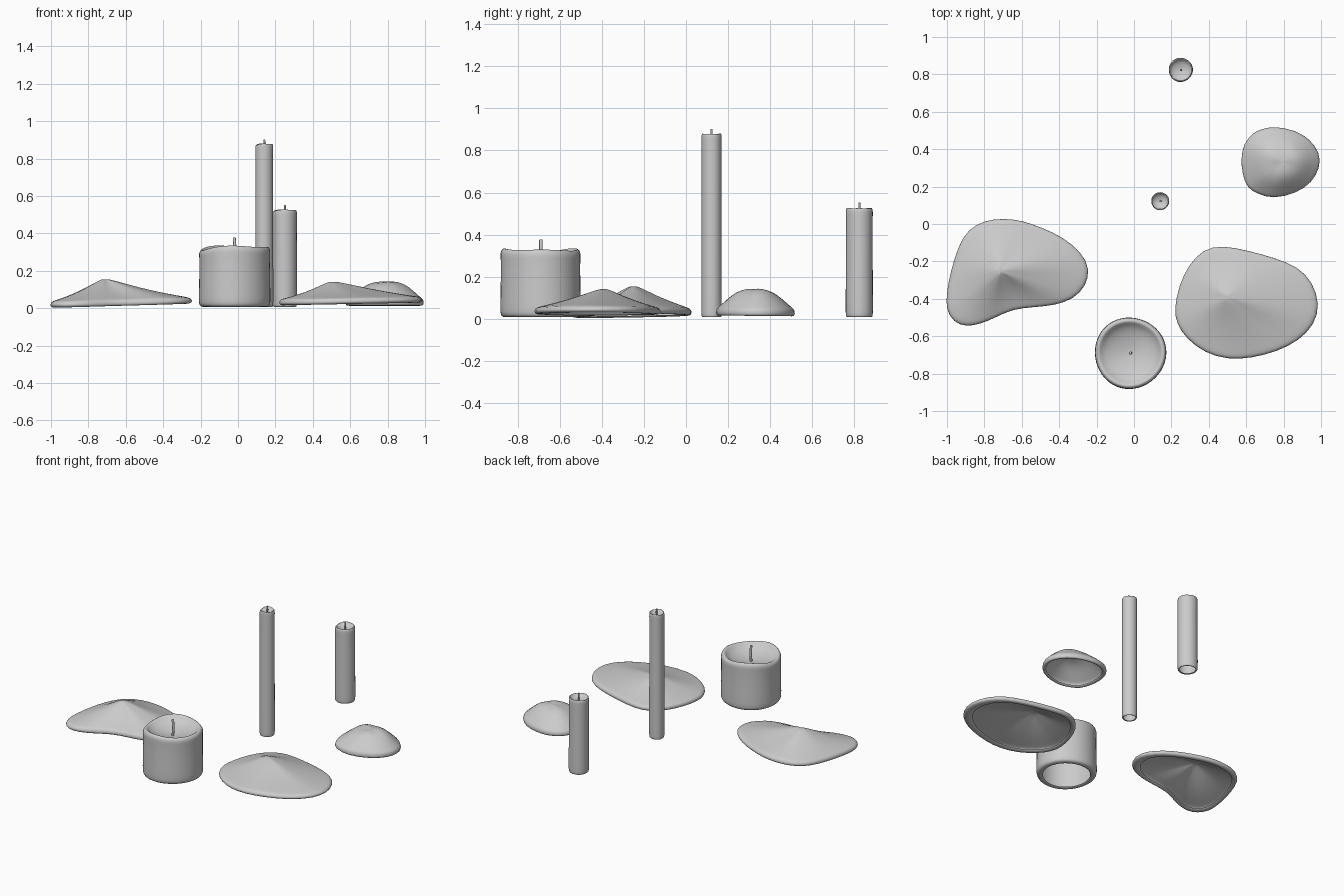
import bpy
from math import sin, cos, pi


def loft(name, rings, cap_first=False, subsurf=1):
    """Skin a stack of equal-length vertex rings; the last ring may stay open."""
    n = len(rings[0])
    verts = [v for r in rings for v in r]
    faces = []
    for k in range(len(rings) - 1):
        for i in range(n):
            j = (i + 1) % n
            faces.append((k * n + i, (k + 1) * n + i, (k + 1) * n + j, k * n + j))
    if cap_first:
        c = len(verts)
        verts.append(tuple(sum(v[a] for v in rings[0]) / n for a in range(3)))
        faces += [(c, i, (i + 1) % n) for i in range(n)]
    me = bpy.data.meshes.new(name)
    me.from_pydata(verts, [], faces)
    me.update()
    ob = bpy.data.objects.new(name, me)
    bpy.context.collection.objects.link(ob)
    for p in me.polygons:
        p.use_smooth = True
    if subsurf:
        m = ob.modifiers.new("smooth", 'SUBSURF')
        m.levels = m.render_levels = subsurf
    return ob


def candle(name, x, y, r, top, dish, wave, wick_top, wick_r, segs):
    # (radius factor, height, share of rim waviness), from dish centre to open bottom
    b = min(0.022, r * 0.25)
    prof = [(0.10, top - dish, 0), (0.40, top - dish * 0.85, 0.1),
            (0.70, top - dish * 0.55, 0.4), (0.82, top - dish * 0.2, 0.8),
            (0.88, top, 1), (0.95, top - b * 0.1, 1), (1.0, top - b, 0.9),
            (0.98, top - b * 2.2, 0.6), (0.985, top * 0.5, 0),
            (1.0, 0.01 + b * 1.5, 0), (0.99, 0.01 + b * 0.5, 0),
            (0.94, 0.007, 0), (0.80, 0.007, 0), (0.78, 0.012, 0)]
    rings = []
    for f, z, w in prof:
        ring = []
        for i in range(segs):
            a = 2 * pi * i / segs
            rr = r * f * (1 + 0.015 * sin(3 * a + 1))
            dz = wave * w * (0.6 * cos(2 * a + 2.6) + 0.5 * cos(3 * a - 0.5) + 0.3 * cos(a))
            ring.append((x + rr * cos(a), y + rr * sin(a), z + dz))
        rings.append(ring)
    loft(name, rings, cap_first=True)
    # slightly bent wick
    z0 = top - dish - 0.005
    wr = []
    for t in (1, 0.97, 0.5, 0.0):
        s = wick_r * (0.8 if t == 1 else 1)
        off = 0.5 * wick_r * sin(t * pi)
        wr.append([(x + off + s * cos(i * pi / 4), y + s * sin(i * pi / 4),
                    z0 + (wick_top - z0) * t) for i in range(8)])
    loft(name + "_wick", wr, cap_first=True, subsurf=0)


def puddle(name, outline, peak, edge, dome, ridge):
    """Melted wax shell: rings shrink from the outline to the peak, lip tucks under."""
    px, py, pz = peak
    rings = []

    def ring(t, zf):
        return [(px + (ox - px) * t, py + (oy - py) * t, zf(ox, oy)) for ox, oy in outline]

    for t, h in dome:
        def zf(ox, oy, t=t, h=h):
            e = edge(ox, oy) + 0.012
            return e + (pz - e) * h + ridge * sin(3 * (ox * 5 + oy * 4)) * t * (1 - t)
        rings.append(ring(t, zf))
    for t, d in ((1.0, 0.0), (1.0, -0.010), (0.965, -0.020), (0.89, -0.017), (0.87, -0.010)):
        rings.append(ring(t, lambda ox, oy, d=d: edge(ox, oy) + d))
    loft(name, rings, cap_first=True)


# Candles
candle("pillar_candle", -0.02, -0.69, 0.194, 0.328, 0.06, 0.012, 0.378, 0.008, 24)
candle("tall_candle", 0.14, 0.122, 0.050, 0.878, 0.022, 0.005, 0.902, 0.005, 14)
candle("short_candle", 0.25, 0.824, 0.067, 0.526, 0.025, 0.004, 0.553, 0.005, 14)

# Wax puddles
left = [(-0.70, 0.03), (-0.6, 0.02), (-0.49, -0.02), (-0.38, -0.07), (-0.28, -0.15),
        (-0.235, -0.24), (-0.255, -0.33), (-0.32, -0.40), (-0.42, -0.435), (-0.54, -0.445),
        (-0.65, -0.455), (-0.74, -0.50), (-0.82, -0.535), (-0.90, -0.55), (-0.965, -0.525),
        (-1.005, -0.46), (-1.003, -0.37), (-0.98, -0.25), (-0.94, -0.12), (-0.89, -0.03),
        (-0.80, 0.02)]
cone = [(0.06, 0.97), (0.2, 0.80), (0.4, 0.55), (0.6, 0.34), (0.8, 0.16), (0.93, 0.06), (0.98, 0.0)]
puddle("left_wax_puddle", left, (-0.715, -0.25, 0.158),
       lambda x, y: 0.024 + 0.025 * (x + 1) + 0.01 * (y + 0.25), cone, 0.02)

front = [(0.47, -0.112), (0.62, -0.145), (0.75, -0.18), (0.88, -0.23), (0.955, -0.31),
         (0.995, -0.43), (0.965, -0.54), (0.88, -0.625), (0.77, -0.68), (0.63, -0.718),
         (0.50, -0.725), (0.38, -0.69), (0.28, -0.615), (0.225, -0.53), (0.215, -0.45),
         (0.24, -0.33), (0.29, -0.22), (0.37, -0.135)]
puddle("front_wax_puddle", front, (0.50, -0.39, 0.144),
       lambda x, y: 0.034 + 0.018 * (x - 0.22), cone, 0.02)

back = [(0.75, 0.522), (0.86, 0.503), (0.94, 0.455), (0.995, 0.38), (0.995, 0.30),
        (0.95, 0.22), (0.87, 0.165), (0.74, 0.132), (0.66, 0.163), (0.605, 0.19),
        (0.578, 0.27), (0.572, 0.35), (0.585, 0.43), (0.64, 0.495), (0.70, 0.512)]
dome = [(0.1, 1.0), (0.3, 0.97), (0.5, 0.82), (0.68, 0.55), (0.84, 0.27), (0.95, 0.08), (0.985, 0.0)]
puddle("back_wax_puddle", back, (0.80, 0.33, 0.142),
       lambda x, y: 0.032 + 0.01 * (0.33 - y), dome, 0.02)
